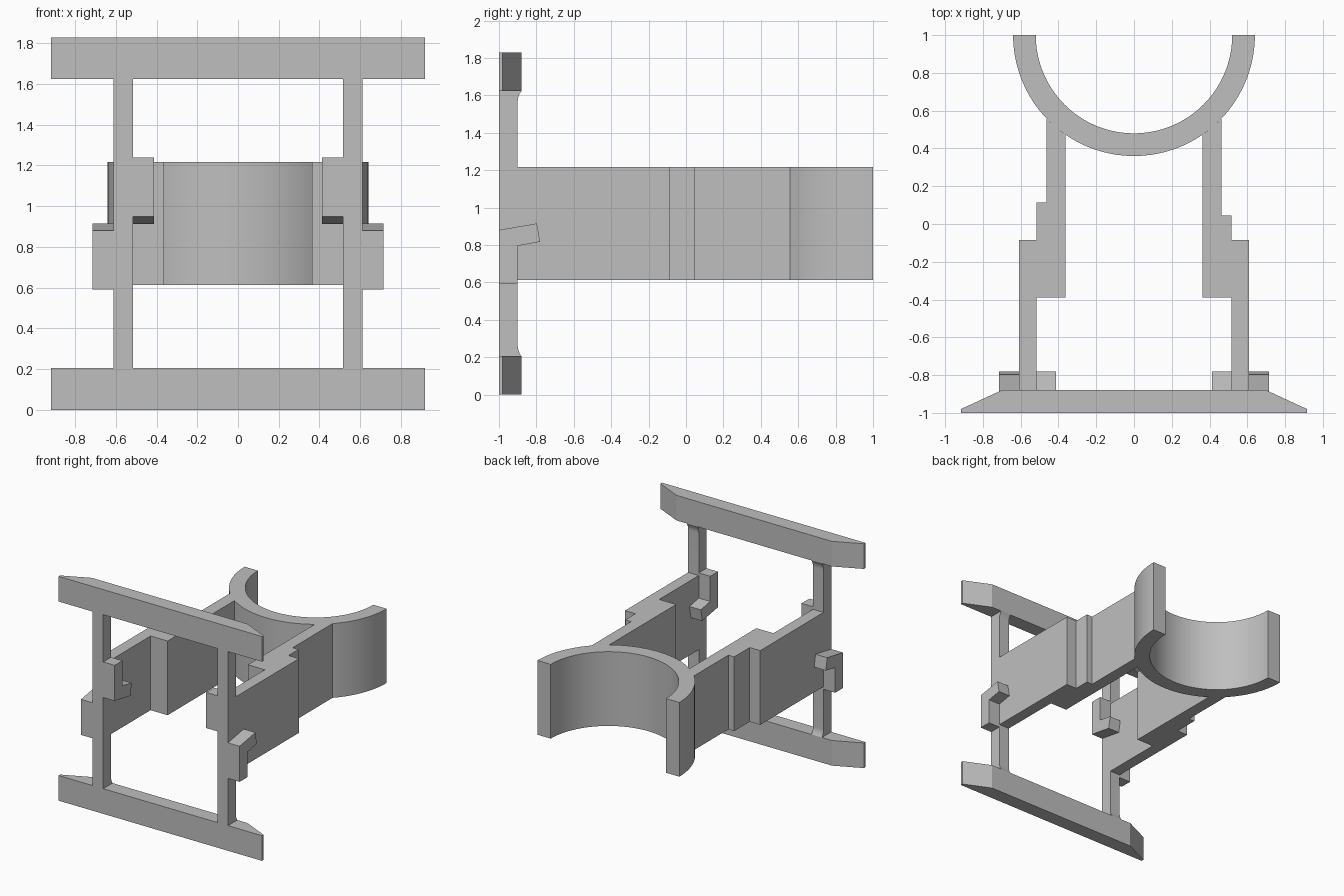
import bpy, bmesh, math

if "Cube" in bpy.data.objects:
    bpy.data.objects.remove(bpy.data.objects["Cube"])

grey = bpy.data.materials.new("plain grey")
grey.diffuse_color = (0.52, 0.52, 0.52, 1)
grey.use_nodes = True
grey.node_tree.nodes["Principled BSDF"].inputs["Base Color"].default_value = grey.diffuse_color


def prism(name, outline, low, high, axis="z", smooth=False):
    """Extrude an outline: (x, y) along z, or (y, z) along x."""
    bm = bmesh.new()
    place = (lambda a, b, c: (a, b, c)) if axis == "z" else (lambda a, b, c: (c, a, b))
    base = bm.faces.new([bm.verts.new(place(a, b, low)) for a, b in outline])
    top = bmesh.ops.extrude_face_region(bm, geom=[base])
    shift = place(0, 0, high - low)
    bmesh.ops.translate(bm, vec=shift,
                        verts=[v for v in top["geom"] if isinstance(v, bmesh.types.BMVert)])
    bmesh.ops.recalc_face_normals(bm, faces=bm.faces)
    mesh = bpy.data.meshes.new(name)
    bm.to_mesh(mesh)
    bm.free()
    mesh.materials.append(grey)
    ob = bpy.data.objects.new(name, mesh)
    bpy.context.collection.objects.link(ob)
    if smooth:
        bpy.ops.object.select_all(action="DESELECT")
        ob.select_set(True)
        bpy.context.view_layer.objects.active = ob
        bpy.ops.object.shade_smooth_by_angle(angle=math.radians(20))
    return ob


def arc(cx, cy, r, a0, a1, n):
    return [(cx + r * math.cos(a0 + (a1 - a0) * i / n),
             cy + r * math.sin(a0 + (a1 - a0) * i / n)) for i in range(n + 1)]


HEIGHT = 1.828
BAR = 0.205          # height of each front bar
LOW, HIGH = 0.612, 1.217   # arms and cradle
OUT_R, IN_R = 0.64, 0.52   # cradle radii

# Front bars with tapered ends
bar = [(-0.917, -1), (0.917, -1), (0.917, -0.98), (0.70, -0.88), (-0.70, -0.88), (-0.917, -0.98)]
prism("bottom_bar", bar, 0, BAR)
prism("top_bar", bar, HEIGHT - BAR, HEIGHT)

# Half-round cradle at the back
prism("cradle", arc(0, 1, OUT_R, math.pi, 2 * math.pi, 64)
      + arc(0, 1, IN_R, 2 * math.pi, math.pi, 64), LOW, HIGH, smooth=True)

# Side profile of post and outer rail, with flared post ends
flare = arc(-0.8, BAR + 0.06, 0.1, math.pi + math.asin(0.6), math.pi, 6)
rail = ([(-1, BAR)] + flare + [(-0.9, LOW), (-0.085, LOW), (-0.085, HIGH), (-0.9, HIGH)]
        + [(y, HEIGHT - z) for y, z in reversed(flare)] + [(-1, HEIGHT - BAR)])

# Clip hooks: outer one points up, inner one is its upside-down copy
hook = [(-1, 0.59), (-0.9, 0.59), (-0.9, 0.795), (-0.78, 0.817), (-0.797, 0.915), (-1, 0.88)]
inner_hook = [(y, HEIGHT - z) for y, z in hook]


def on_ring(x):
    return (x, 1 - math.sqrt(OUT_R ** 2 - x * x))


for side, s, step in (("left", -1, 0.115), ("right", 1, 0.045)):
    prism(side + "_post_and_rail", rail, s * 0.515, s * 0.61, "x", smooth=True)
    prism(side + "_outer_hook", hook, s * 0.61, s * 0.715, "x")
    prism(side + "_inner_hook", inner_hook, s * 0.412, s * 0.515, "x")
    # Stepped arm ending on the cradle
    curve = [on_ring(0.462 - 0.1 * i / 6) for i in range(7)]
    arm = [(0.362, -0.39), (0.515, -0.39), (0.515, step), (0.462, step)] + curve
    prism(side + "_arm", [(s * x, y) for x, y in arm], LOW, HIGH)
